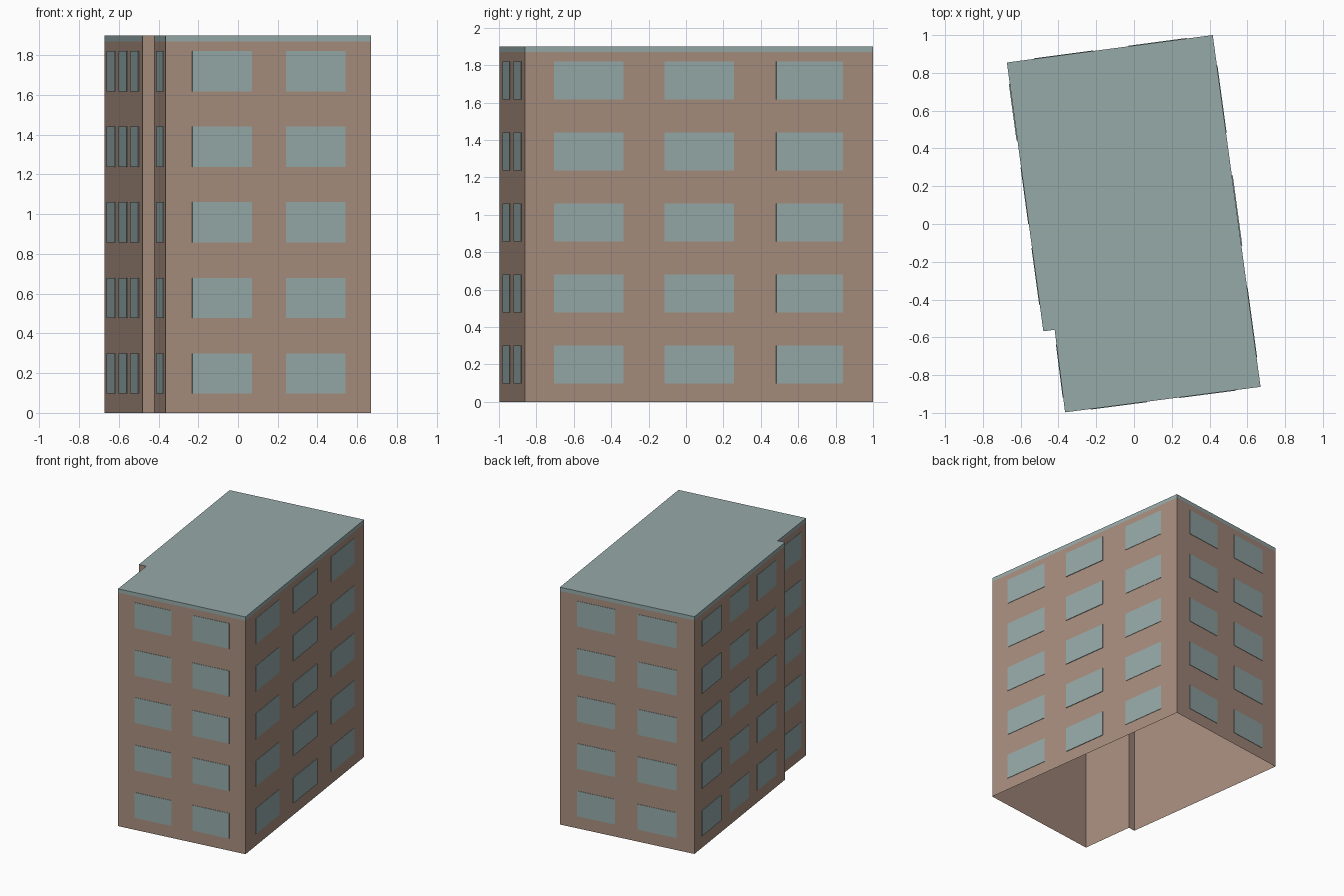
import bpy
import bmesh
from mathutils import Vector

cube = bpy.data.objects.get("Cube")
if cube:
    bpy.data.objects.remove(cube)


def make_material(name, colour):
    mat = bpy.data.materials.new(name)
    mat.use_nodes = True
    mat.diffuse_color = colour
    mat.node_tree.nodes["Principled BSDF"].inputs["Base Color"].default_value = colour
    return mat


brick = make_material("brown brick", (0.39, 0.27, 0.21, 1))
glass = make_material("grey teal", (0.305, 0.402, 0.397, 1))


def add_object(name, bm, materials):
    mesh = bpy.data.meshes.new(name)
    bm.to_mesh(mesh)
    bm.free()
    for mat in materials:
        mesh.materials.append(mat)
    obj = bpy.data.objects.new(name, mesh)
    bpy.context.collection.objects.link(obj)
    return obj


# Plan corners, counter-clockwise from the front left of the plan
front_a, front_b = Vector((-0.365, -0.997)), Vector((0.67, -0.862))
back_b, back_a = Vector((0.417, 1.0)), Vector((-0.673, 0.855))
notch_out, notch_in = Vector((-0.48, -0.568)), Vector((-0.42, -0.56))
plan = [front_a, front_b, back_b, back_a, notch_out, notch_in]
HEIGHT, BAND = 1.9, 1.87

# Hollow walls, open below, with a coloured band under the flat roof
bm = bmesh.new()
rings = [[bm.verts.new((p.x, p.y, z)) for p in plan] for z in (0, BAND, HEIGHT)]
for row in range(2):
    low, high = rings[row], rings[row + 1]
    for i in range(len(plan)):
        j = (i + 1) % len(plan)
        face = bm.faces.new((low[i], low[j], high[j], high[i]))
        # The small notch return stays brick to the top
        face.material_index = 1 if row == 1 and plan[i] != notch_out else 0
roof = bm.faces.new(rings[2])
roof.material_index = 1
add_object("walls_and_roof", bm, [brick, glass])


# Thin window panes: five storeys on each wall, spans given along the wall
def add_windows(name, start, end, spans, proud=0.003):
    along = end - start
    out = Vector((along.y, -along.x)).normalized() * proud
    bm = bmesh.new()
    for storey in range(5):
        z0 = 0.097 + storey * 0.38
        z1 = z0 + 0.203
        for t0, t1 in spans:
            p, q = start + along * t0, start + along * t1
            back = [bm.verts.new((v.x, v.y, z)) for v, z in
                    ((p, z0), (q, z0), (q, z1), (p, z1))]
            front = [bm.verts.new(v.co + out.to_3d()) for v in back]
            bm.faces.new(front)
            for i in range(4):
                j = (i + 1) % 4
                bm.faces.new((back[i], back[j], front[j], front[i]))
    add_object(name, bm, [glass])


add_windows("front_windows", front_a, front_b, [(0.13, 0.42), (0.585, 0.874)])
add_windows("back_windows", back_b, back_a, [(0.128, 0.41), (0.58, 0.867)])
add_windows("right_windows", front_b, back_b, [(0.084, 0.283), (0.722, 0.914)])
add_windows("right_middle_windows", front_b, back_b, [(0.401, 0.6)], 0.005)
add_windows("left_windows", back_a, notch_out, [(0.39, 0.6), (0.69, 0.9)])
add_windows("left_end_windows", back_a, notch_out, [(0.08, 0.29)], 0.005)
add_windows("notch_windows", notch_in, front_a, [(0.18, 0.82)])
